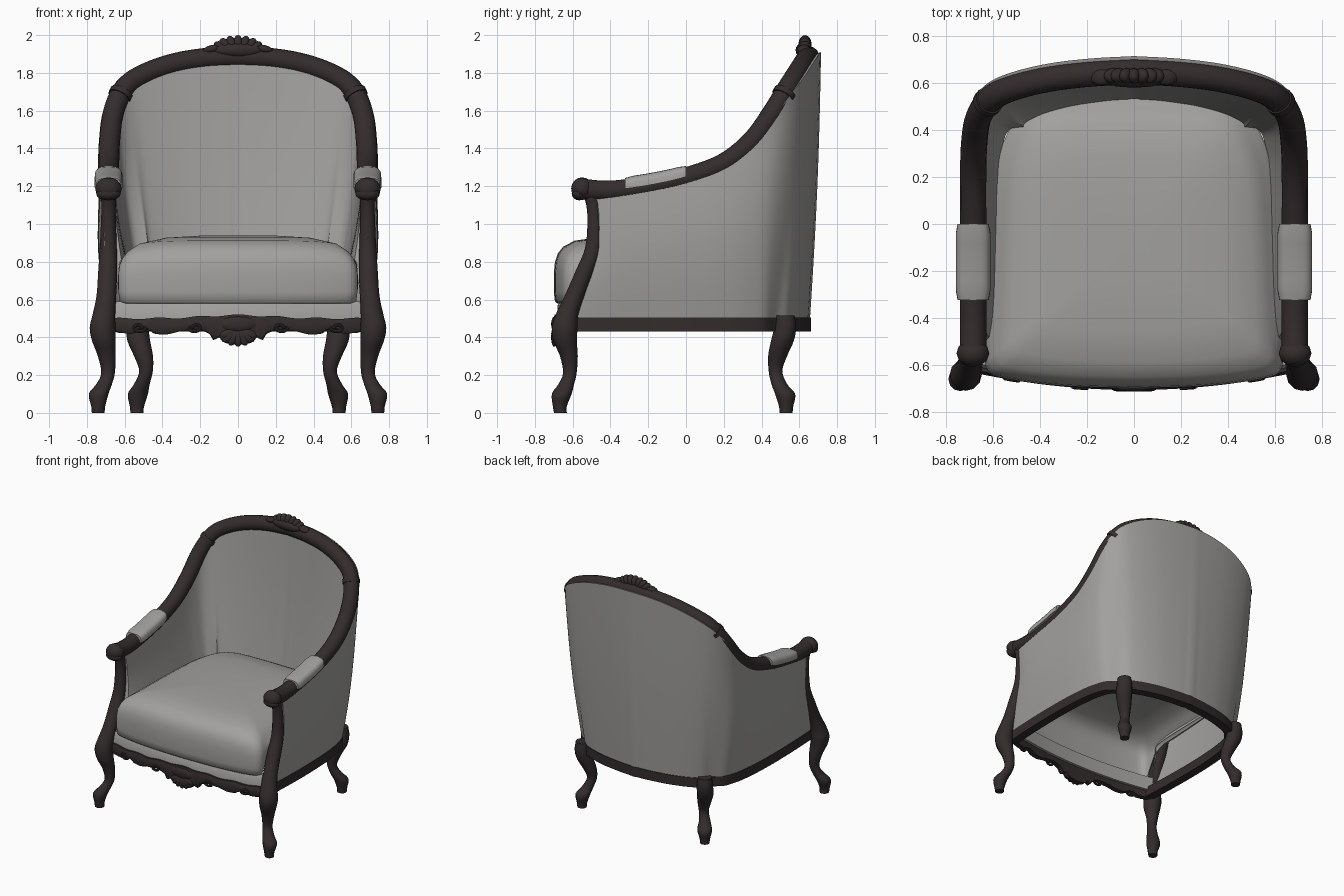
import bpy, bmesh, math
from mathutils import Vector, Matrix

cube = bpy.data.objects.get("Cube")
if cube:
    bpy.data.objects.remove(cube, do_unlink=True)


def material(name, rgb):
    m = bpy.data.materials.new(name)
    m.use_nodes = True
    m.diffuse_color = (*rgb, 1)
    m.node_tree.nodes["Principled BSDF"].inputs["Base Color"].default_value = (*rgb, 1)
    return m


WOOD = material("dark wood", (0.034, 0.025, 0.026))
FABRIC = material("grey fabric", (0.36, 0.355, 0.345))


def finish(name, bm, mat, angle=40):
    bmesh.ops.recalc_face_normals(bm, faces=bm.faces[:])
    me = bpy.data.meshes.new(name)
    bm.to_mesh(me)
    bm.free()
    me.materials.append(mat)
    ob = bpy.data.objects.new(name, me)
    bpy.context.collection.objects.link(ob)
    bpy.ops.object.select_all(action="DESELECT")
    ob.select_set(True)
    bpy.context.view_layer.objects.active = ob
    bpy.ops.object.shade_smooth_by_angle(angle=math.radians(angle))
    return ob


def loft(name, rings, mat, angle=40, wrap=True, first_cap=True):
    """Skin rings of points and cap the ends; without wrap each ring stays open."""
    bm = bmesh.new()
    rows = [[bm.verts.new(p) for p in ring] for ring in rings]
    n = len(rows[0])
    for a, b in zip(rows, rows[1:]):
        for i in range(n if wrap else n - 1):
            j = (i + 1) % n
            bm.faces.new((a[i], a[j], b[j], b[i]))
    if first_cap:
        bm.faces.new(rows[0])
    bm.faces.new(rows[-1][::-1])
    return finish(name, bm, mat, angle)


def spline(points, steps):
    """Smooth curve through the points."""
    p = [Vector(q) for q in points]
    p = [2 * p[0] - p[1]] + p + [2 * p[-1] - p[-2]]
    out = []
    for a, b, c, d in zip(p, p[1:], p[2:], p[3:]):
        for k in range(steps):
            t = k / steps
            out.append(0.5 * (2 * b + (c - a) * t + (2 * a - 5 * b + 4 * c - d) * t * t
                              + (3 * b - a - 3 * c + d) * t ** 3))
    return out + [p[-2]]


def tangent(path, i):
    return (path[min(i + 1, len(path) - 1)] - path[max(i - 1, 0)]).normalized()


def tube(name, path, radius, mat, ref=(0, -0.6, 0.8), sides=14):
    rings = []
    for i, p in enumerate(path):
        t = tangent(path, i)
        u = t.cross(Vector(ref)).normalized()
        v = u.cross(t)
        rings.append([p + (u * math.cos(a) + v * math.sin(a)) * radius
                      for a in (math.tau * k / sides for k in range(sides))])
    return loft(name, rings, mat)


def leg(name, rows, side):
    """Rows are x, y, z and radius; the sections stay level."""
    rings = []
    for x, y, z, r in rows:
        rings.append([(side * x + r * math.cos(a), y + r * math.sin(a), max(z, 0))
                      for a in (math.tau * k / 12 for k in range(12))])
    return loft(name, rings, WOOD, 50)


def add_lobe(bm, centre, size, turn):
    m = (Matrix.Translation(centre) @ Matrix.Rotation(turn, 4, "Y")
         @ Matrix.Diagonal((*size, 1)))
    bmesh.ops.create_uvsphere(bm, u_segments=12, v_segments=8, radius=1, matrix=m)


front_rows = spline([
    (.74, -.665, 0, .034), (.74, -.668, .035, .037), (.738, -.658, .1, .052),
    (.71, -.635, .15, .042), (.688, -.615, .21, .036), (.695, -.62, .3, .047),
    (.71, -.64, .38, .062), (.717, -.642, .45, .068), (.71, -.63, .52, .06),
    (.697, -.59, .62, .052), (.69, -.535, .75, .05), (.687, -.49, .87, .045),
    (.686, -.482, 1, .04), (.685, -.49, 1.1, .038), (.685, -.51, 1.18, .045)], 4)
back_rows = spline([
    (.535, .53, 0, .034), (.535, .53, .035, .038), (.53, .525, .1, .053),
    (.51, .495, .15, .042), (.487, .474, .22, .036), (.5, .485, .3, .05),
    (.525, .51, .38, .06), (.532, .525, .45, .058), (.532, .525, .515, .05)], 4)


def post_y(z):
    return min(front_rows, key=lambda r: abs(r[2] - z))[1]


# Arm and back rail
half = spline([(.685, -.56, 1.185), (.685, -.4, 1.175), (.685, -.2, 1.2), (.685, 0, 1.245),
               (.685, .2, 1.32), (.68, .35, 1.44), (.66, .46, 1.59), (.6, .54, 1.72),
               (.5, .585, 1.79), (.35, .62, 1.845), (.18, .64, 1.875), (0, .65, 1.885)], 5)
rail = half + [Vector((-p.x, p.y, p.z)) for p in reversed(half[:-1])]
tube("arm_and_back_rail", rail, .056, WOOD)

# Hollow upholstered shell and base rail, lofted along the rail
shell, base = [], []
for i, p in enumerate(rail):
    if p.y < -.48:
        continue
    t = tangent(rail, i)
    n = Vector((t.y, -t.x, 0)).normalized()
    back = max(0, n.y)
    near = min(1, max(0, -p.y / .48))
    slim = 1 - .35 * near ** 6

    def follow(q):
        """Lean the front edge along the curved post."""
        return q + Vector((0, near * (post_y(q.z) + .49), 0))

    # Base plan: bowed sides and rounded back corners
    narrow = .975 - .03 * min(1, max(0, p.y + .5))
    bow = .025 * max(0, math.cos((p.y + .05) * math.pi / .9)) * abs(n.x)
    foot = Vector((p.x * narrow, p.y, .49)) + n * (bow - .13 * abs(n.x) * back)
    top_out = p + n * (.045 + .02 * back) * slim + Vector((0, 0, .025 * back ** 4))
    low_out = foot + n * .006
    top_in = p - n * .035
    low_in = foot - n * (.075 + .04 * back + bow) * slim + Vector((0, 0, .31))
    ring = []
    for k in range(11):
        s = k / 10
        bulge = n * (.03 - .02 * back) * slim * math.sin(math.pi * s)
        ring.append(follow(low_out.lerp(top_out, s) + bulge))
    for k in range(11):
        s = k / 10
        bulge = n * .008 * math.sin(math.pi * s)
        ring.append(follow(top_in.lerp(low_in, s) + bulge))
    shell.append(ring)
    outer, inner = follow(foot + n * .012), follow(foot - n * .055)
    base.append([(q.x, q.y, z) for q, z in
                 ((outer, .43), (outer, .505), (inner, .505), (inner, .43))])
loft("upholstered_shell", shell, FABRIC, wrap=False)
loft("base_rail", base, WOOD, 30)

# Seat cushion: plan outline scaled up through its height, open underneath
plan = spline([(0, -.7, 0), (.3, -.69, 0), (.54, -.66, 0), (.625, -.62, 0), (.63, -.5, 0),
               (.61, 0, 0), (.585, .25, 0), (.52, .42, 0), (.42, .505, 0), (.25, .53, 0),
               (0, .535, 0)], 4)
plan += [Vector((-p.x, p.y, 0)) for p in reversed(plan[1:-1])]
profile = [(.97, .58), (.99, .59), (1, .64), (1, .74), (.99, .8), (.965, .845),
           (.92, .88), (.82, .912), (.6, .931), (.3, .939), (.05, .94)]
mid = Vector((0, -.08, 0))


def cushion_point(p, scale, z):
    """Full depth at the front, shallow at the sides and back, with soft shoulders."""
    q = mid + (p - mid) * scale
    low = .58 + .22 * min(1, max(0, (p.y + .6) / .12))
    if z < .845:
        z = low + (z - .58) * (.845 - low) / .265
    q.z = z - .03 * (abs(q.x) / .6) ** 5 * max(0, z - .64) / .25
    return q


loft("seat_cushion", [[cushion_point(p, s, z) for p in plan] for s, z in profile],
     FABRIC, 60, first_cap=False)


# Bowed front: fabric band and carved apron
def front_y(x):
    return -.695 + .065 * (x / .64) ** 2


xs = [-.66 + 1.32 * k / 80 for k in range(81)]
loft("front_fabric_band", [[(x, front_y(x) + d, z) for d, z in
                            ((.015, .48), (.015, .57), (.03, .59), (.06, .59), (.06, .48))]
                           for x in xs], FABRIC)
edge = spline([(0, 0, .36), (.07, 0, .37), (.1, 0, .4), (.13, 0, .385), (.16, 0, .425),
               (.23, 0, .44), (.31, 0, .43), (.38, 0, .415), (.44, 0, .42), (.49, 0, .44),
               (.56, 0, .42), (.67, 0, .43)], 4)


def apron_low(x):
    return min(edge, key=lambda p: abs(p.x - abs(x))).z


rings = []
for x in xs:
    y, lo = front_y(x), apron_low(x)
    hi = .5 + .018 * math.exp(-(x / .25) ** 2) + .004 * math.cos(x * 30)
    rings.append([(x, y + d, z) for d, z in
                  ((.04, lo), (0, lo), (-.012, lo + .015), (-.006, hi - .02), (0, hi), (.04, hi))])
loft("carved_apron", rings, WOOD, 50)

# Shell carving in the middle of the apron
bm = bmesh.new()
for k in range(-3, 4):
    a = k * .42
    add_lobe(bm, (math.sin(a) * .06, -.698, .43 - math.cos(a) * .035),
             (.024, .016, .045), math.pi - a)
add_lobe(bm, (0, -.698, .47), (.1, .016, .04), 0)
finish("apron_shell_carving", bm, WOOD)

# Crest carving on top of the back
bm = bmesh.new()
for k in range(-4, 5):
    a = k * .33
    add_lobe(bm, (math.sin(a) * .1, .63, 1.91 + math.cos(a) * .04),
             (.028, .035, .05), a)
add_lobe(bm, (0, .622, 1.92), (.15, .042, .042), 0)
for s in (-1, 1):
    add_lobe(bm, (s * .14, .625, 1.925), (.05, .035, .022), s * .25)
finish("crest_carving", bm, WOOD)

for side, word in ((1, "left"), (-1, "right")):
    leg(word + "_front_leg_and_post", front_rows, side)
    leg(word + "_back_leg", back_rows, side)

    # Rounded arm end with a small roll underneath
    bm = bmesh.new()
    add_lobe(bm, (side * .686, -.55, 1.187), (.07, .058, .06), 0)
    add_lobe(bm, (side * .686, -.565, 1.16), (.065, .04, .035), 0)
    finish(word + "_arm_end", bm, WOOD)

    # Domed arm pad lying on the rail
    pad = []
    on_arm = [p for p in half if -.335 < p.y < .03]
    for i, p in enumerate(on_arm):
        end = .9 if i in (0, len(on_arm) - 1) else 1
        pad.append([(side * p.x + .074 * end * math.copysign(abs(math.cos(a)) ** .6, math.cos(a)),
                     p.y, p.z + .005 + .063 * end * math.sin(a) ** .6)
                    for a in (math.pi * k / 12 * .9999 for k in range(13))])
    loft(word + "_arm_pad", pad, FABRIC)

    # Collar on the back rail
    ring = [Vector((side * p.x, p.y, p.z)) for p in half[33:35]]
    tube(word + "_rail_collar", ring, .063, WOOD)

    # Scrolls on the apron
    for cx, turn in ((.25, 1), (.5, -1)):
        curl = []
        for k in range(22):
            a, r = k * .36, .034 - k * .0011
            x = cx + turn * (r * math.cos(a) - .04 * (1 - k / 21))
            curl.append(Vector((side * x, front_y(x) - .01, .445 + r * .7 * math.sin(a))))
        tube(word + "_apron_scroll", curl, .009, WOOD, ref=(0, 1, 0), sides=8)
